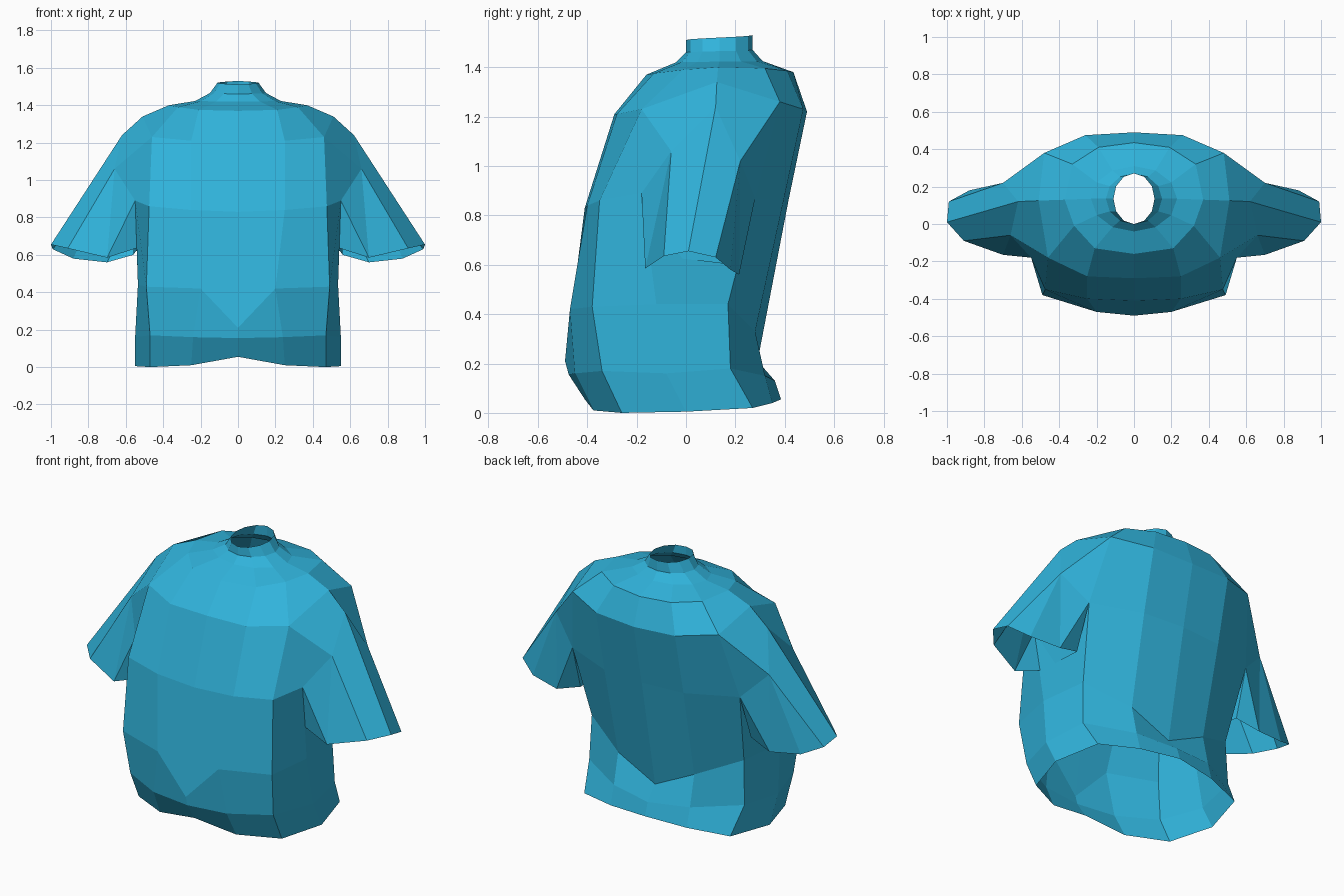
import bpy, bmesh, math

if "Cube" in bpy.data.objects:
    bpy.data.objects.remove(bpy.data.objects["Cube"])

# One flat colour for the whole garment
blue = bpy.data.materials.new("shirt_blue")
blue.diffuse_color = (0.03, 0.456, 0.716, 1)
blue.use_nodes = True
blue.node_tree.nodes["Principled BSDF"].inputs["Base Color"].default_value = blue.diffuse_color

# Half cross-sections, running front centre -> side -> back centre
lower = [
    # hem
    [(0, -.41, .055), (.25, -.375, .01), (.47, -.26, 0), (.55, 0, .005),
     (.48, .27, .02), (.25, .35, .04), (0, .385, .055)],
    # fold above the hem
    [(0, -.475, .155), (.24, -.45, .16), (.47, -.34, .17), (.55, -.08, .16),
     (.51, .18, .18), (.25, .32, .15), (0, .36, .13)],
    # waist, dipping at the centre
    [(0, -.49, .21), (.2, -.47, .42), (.49, -.38, .43), (.535, -.12, .44),
     (.5, .17, .44), (.25, .28, .33), (0, .29, .21)],
    # armpit level
    [(0, -.41, .83), (.25, -.40, .84), (.475, -.35, .86), (.55, -.18, .89),
     (.55, .28, .87), (.26, .395, .86), (0, .415, .86)],
]
upper = [
    # chest and shoulder blades
    [(0, -.29, 1.21), (.25, -.28, 1.21), (.46, -.18, 1.23), (.51, .125, 1.34),
     (.48, .38, 1.26), (.26, .475, 1.23), (0, .49, 1.22)],
    # yoke
    [(0, -.16, 1.37), (.21, -.13, 1.375), (.32, -.01, 1.39), (.37, .13, 1.4),
     (.33, .32, 1.395), (.19, .41, 1.385), (0, .435, 1.38)],
]


def neck_ring(rx, ry, z_front, z_back):
    ring = []
    for i in range(7):
        a = math.pi * i / 6
        t = i / 6
        ring.append((rx * math.sin(a), .135 - ry * math.cos(a),
                     z_front + (z_back - z_front) * t))
    return ring


collar = [neck_ring(.23, .175, 1.42, 1.425), neck_ring(.15, .135, 1.46, 1.47),
          neck_ring(.11, .135, 1.51, 1.53)]

bm = bmesh.new()
rows = [[bm.verts.new(p) for p in ring] for ring in lower + upper + collar]

# Torso, yoke and collar, leaving the armhole open
for r in range(len(rows) - 1):
    for c in range(6):
        if r == 3 and c in (2, 3):
            continue
        bm.faces.new((rows[r][c], rows[r][c + 1], rows[r + 1][c + 1], rows[r + 1][c]))

# Sleeve: upper-arm points and open cuff
top, front, back = [bm.verts.new(p) for p in
                    [(.62, .12, 1.24), (.66, -.06, 1.06), (.7, .22, 1.02)]]
h = [bm.verts.new(p) for p in [
    (1, .01, .655), (.91, -.09, .635), (.7, -.165, .585), (.53, -.14, .64),
    (.56, .19, .6), (.7, .215, .56), (.88, .18, .58), (.99, .12, .63)]]
pit_f, pit_b = rows[3][3], rows[3][4]
chest, shoulder, blade = rows[4][2], rows[4][3], rows[4][4]
for f in [
    (shoulder, chest, front, top), (chest, rows[3][2], pit_f, front),
    (shoulder, top, back, blade), (blade, back, pit_b),
    (top, front, h[1], h[0]), (front, h[2], h[1]), (front, pit_f, h[2]),
    (pit_f, h[3], h[2]), (pit_f, pit_b, h[4], h[3]), (pit_b, h[5], h[4]),
    (pit_b, back, h[5]), (back, h[6], h[5]), (back, h[7], h[6]),
    (top, h[0], h[7], back),
]:
    bm.faces.new(f)

# Consistent outward faces
bmesh.ops.recalc_face_normals(bm, faces=bm.faces[:])
bm.faces.ensure_lookup_table()
if bm.faces[0].normal.y > 0:
    bmesh.ops.reverse_faces(bm, faces=bm.faces[:])

me = bpy.data.meshes.new("shirt")
bm.to_mesh(me)
bm.free()
me.materials.append(blue)
shirt = bpy.data.objects.new("shirt", me)
bpy.context.collection.objects.link(shirt)

# Mirror to the other side
mirror = shirt.modifiers.new("mirror", 'MIRROR')
mirror.use_clip = True
mirror.merge_threshold = 0.001
